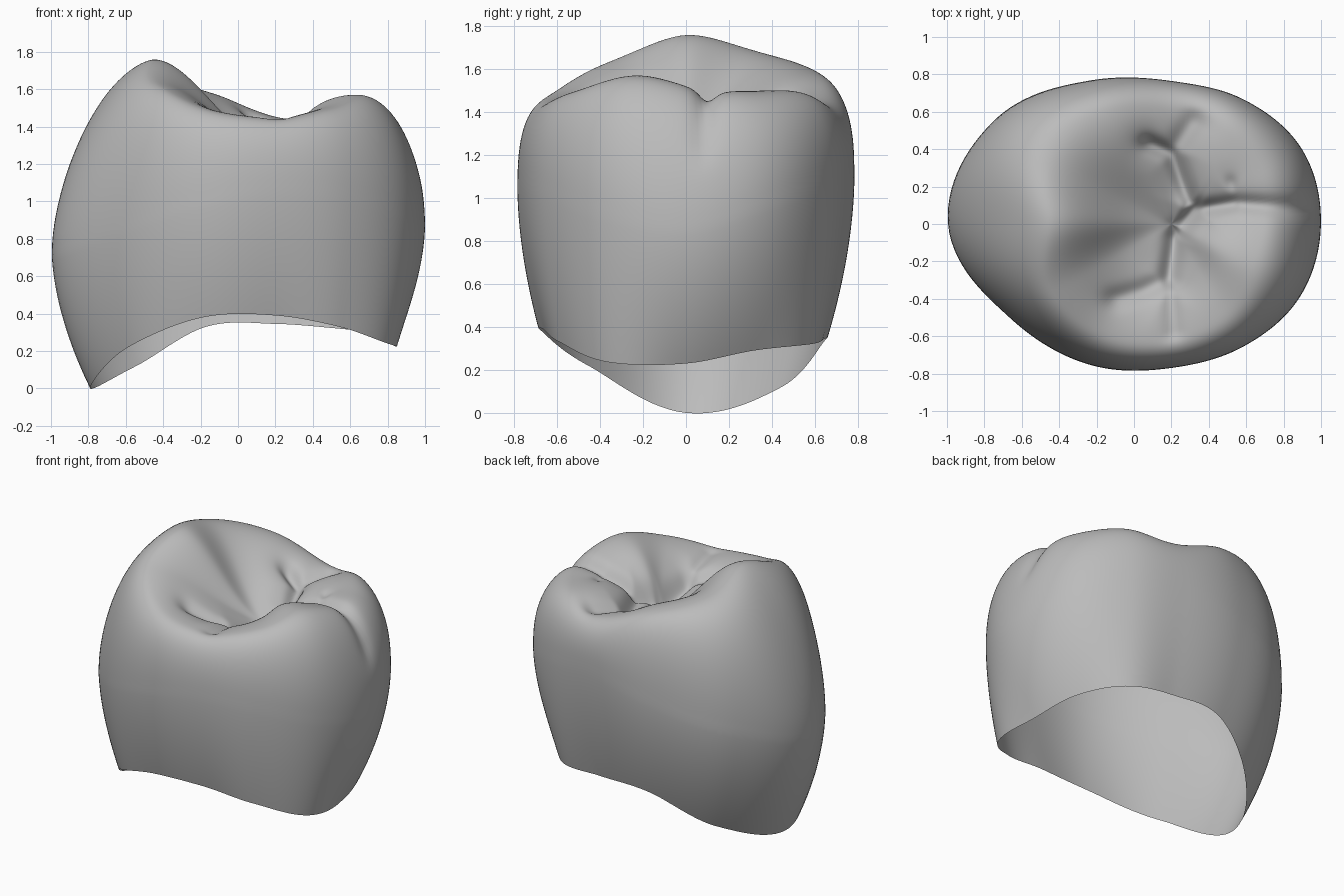
import bpy
import bmesh
from math import cos, sin, tau, exp, pi
from mathutils import Vector

old = bpy.data.objects.get("Cube")
if old:
    bpy.data.objects.remove(old, do_unlink=True)

SEGMENTS = 160
WALL, SHOULDER, BITE = 22, 26, 44
CENTRE = Vector((0.2, 0.0))
PIT_HEIGHT = 1.31

# Controls every thirty degrees around the central pit, starting at +x
WAIST_RADIUS = (.8, .805, .77, .765, .885, 1.1, 1.195, 1, .87, .77, .76, .79)
WAIST_HEIGHT = (.88, 1, 1.1, 1.15, 1.05, .9, .75, .85, 1, 1.08, 1.05, .95)
RIM_RADIUS = (.63, .63, .67, .645, .74, .87, .99, .91, .775, .665, .68, .71)
RIM_HEIGHT = (.23, .29, .32, .345, .33, .115, 0, .22, .38, .39, .33, .235)
CREST_RADIUS = (.5, .52, .56, .58, .68, .74, .65, .73, .68, .6, .56, .5)
CREST_HEIGHT = (1.53, 1.5, 1.5, 1.46, 1.575, 1.67, 1.76, 1.63, 1.49, 1.45, 1.5, 1.57)
SHOULDER_POWER = (1.05, .9, .8, .75, .8, .95, 1.25, 1.05, .85, .8, .85, .95)

# Fissures of the biting surface: path, depth, width
FISSURES = (
    (((.08, .43), (.2, .38), (.3, .12), (.35, .08), (.54, .11)), .06, .04),
    (((.54, .11), (.95, .08)), .05, .04),
    (((.33, .08), (.22, -.08), (.19, -.29)), .075, .05),
    (((.19, -.29), (.04, -.36), (-.1, -.4)), .04, .05),
    (((.19, -.29), (.21, -.58)), .025, .035),
    (((.2, .38), (.32, .55)), .04, .05),
    (((.54, .11), (.52, .22)), .02, .03),
)


def around(values, angle):
    """Smooth periodic interpolation of a control row."""
    n = len(values)
    pos = angle / tau * n
    i = int(pos)
    t = pos - i
    a, b, c, d = (values[(i + k) % n] for k in (-1, 0, 1, 2))
    return b + 0.5 * t * (c - a + t * (2 * a - 5 * b + 4 * c - d + t * (3 * (b - c) + d - a)))


def segment_distance(p, a, b):
    a, b = Vector(a), Vector(b)
    t = max(0, min(1, (p - a).dot(b - a) / (b - a).length_squared))
    return (p - a - t * (b - a)).length


def fissure_depth(p):
    total = 0
    for path, depth, width in FISSURES:
        d = min(segment_distance(p, a, b) for a, b in zip(path, path[1:]))
        total = max(total, depth * exp(-(d / width) ** 2) + depth * 0.5 * exp(-(d / width / 2.5) ** 2))
    return total


def profile(angle):
    """Radius and height from the neck rim up over the crest to the pit."""
    wr, wz, rr, rz, cr, cz, power = (around(row, angle) for row in (
        WAIST_RADIUS, WAIST_HEIGHT, RIM_RADIUS, RIM_HEIGHT,
        CREST_RADIUS, CREST_HEIGHT, SHOULDER_POWER))
    points = []
    for i in range(WALL):
        u = i / WALL
        points.append((wr - (wr - rr) * (1 - u) ** 1.8, rz + (wz - rz) * u))
    for i in range(SHOULDER):
        a = i / SHOULDER * pi / 2
        points.append((cr + (wr - cr) * cos(a) ** power, wz + (cz - wz) * sin(a) ** power))
    # Broad sigmoid slope on the large cusp, domed lobes opposite
    side = 0.5 - 0.5 * cos(angle)
    for i in range(BITE):
        u = i / BITE
        s = min(1, u * 1.05)
        fall = side * s * s * (3 - 2 * s) + (1 - side) * u ** 2.3
        points.append((cr * (1 - u), cz + (PIT_HEIGHT - cz) * fall))
    return points


def place(angle, radius, z):
    p = CENTRE + radius * Vector((cos(angle), sin(angle)))
    fade = max(0, min(1, (z - 1.1) / 0.2))
    return (p.x, p.y, z - fissure_depth(p) * fade)


# Open crown shell
bm = bmesh.new()
columns = []
for s in range(SEGMENTS):
    angle = s / SEGMENTS * tau
    columns.append([bm.verts.new(place(angle, r, z)) for r, z in profile(angle)])
pit = bm.verts.new(place(0, 0, PIT_HEIGHT))
for s, col in enumerate(columns):
    nxt = columns[(s + 1) % SEGMENTS]
    for i in range(len(col) - 1):
        bm.faces.new((col[i], nxt[i], nxt[i + 1], col[i + 1]))
    bm.faces.new((col[-1], nxt[-1], pit))

# Soften the biting surface slightly, keeping the rim in place
inner = [v for col in columns for v in col[WALL:]] + [pit]
for step in range(4):
    bmesh.ops.smooth_vert(bm, verts=inner, factor=0.4, use_axis_x=True, use_axis_y=True, use_axis_z=True)

mesh = bpy.data.meshes.new("tooth_crown")
bm.to_mesh(mesh)
bm.free()
for face in mesh.polygons:
    face.use_smooth = True
crown = bpy.data.objects.new("tooth_crown", mesh)
bpy.context.collection.objects.link(crown)

enamel = bpy.data.materials.new("plain_grey")
enamel.use_nodes = True
grey = (0.5, 0.5, 0.5, 1)
enamel.diffuse_color = grey
enamel.node_tree.nodes["Principled BSDF"].inputs["Base Color"].default_value = grey
mesh.materials.append(enamel)
